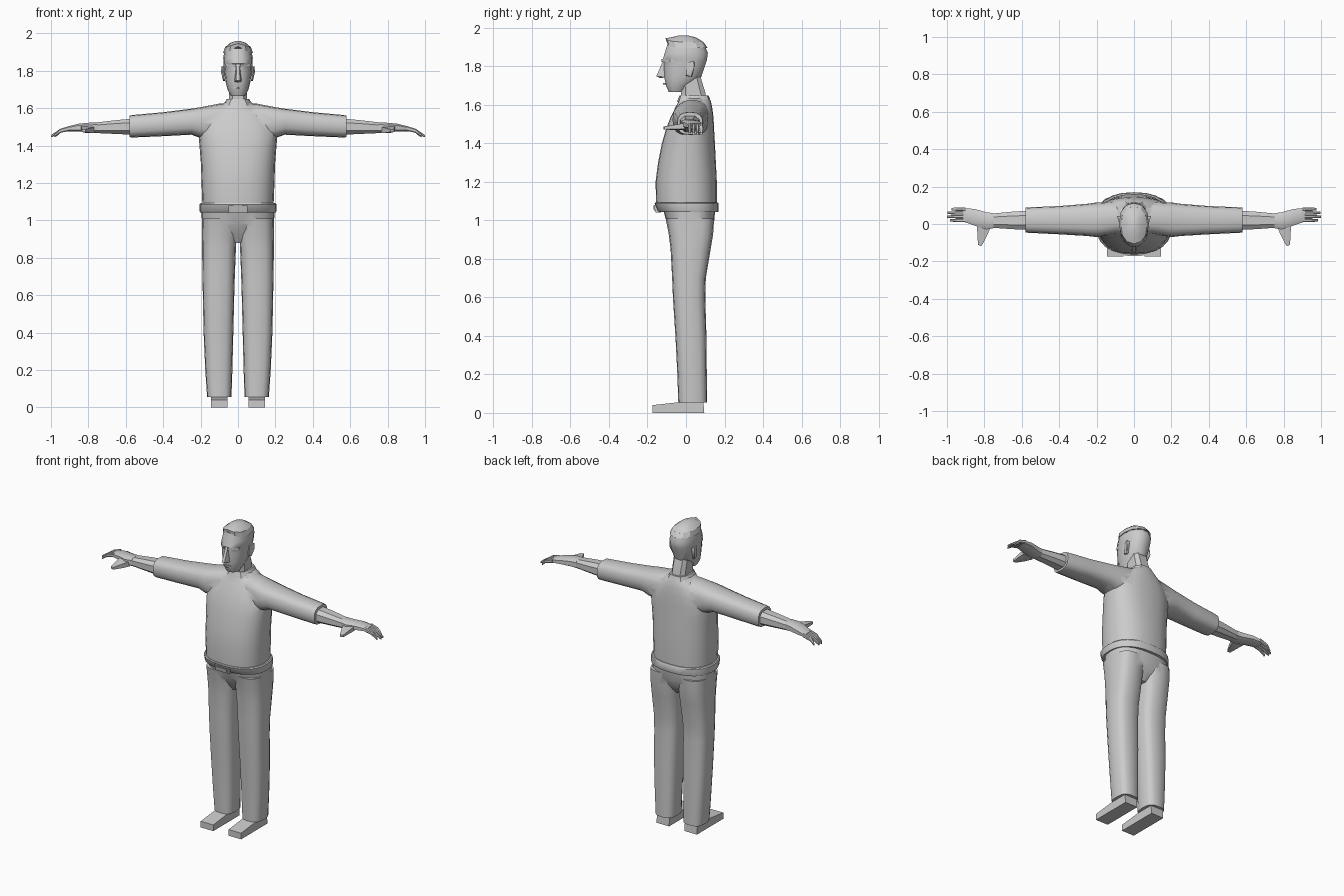
import bpy, bmesh, math
from mathutils import Vector

grey = bpy.data.materials.new("plain grey")
grey.diffuse_color = (0.6, 0.6, 0.6, 1)


def activate(ob):
    bpy.ops.object.select_all(action='DESELECT')
    ob.select_set(True)
    bpy.context.view_layer.objects.active = ob


def apply(ob, mod):
    activate(ob)
    bpy.ops.object.modifier_apply(modifier=mod.name)


def smooth(ob, angle=35):
    activate(ob)
    bpy.ops.object.shade_smooth_by_angle(angle=math.radians(angle))


def finish(name, bm, mirror, angle):
    bmesh.ops.recalc_face_normals(bm, faces=bm.faces)
    me = bpy.data.meshes.new(name)
    bm.to_mesh(me)
    bm.free()
    me.materials.append(grey)
    ob = bpy.data.objects.new(name, me)
    bpy.context.collection.objects.link(ob)
    if mirror:
        apply(ob, ob.modifiers.new("mirror", 'MIRROR'))
    if angle:
        smooth(ob, angle)
    return ob


def loft(name, rings, n=16, axis='z', power=2.4, mirror=False, angle=35):
    """Skin rounded-box rings: (position, low a, high a, low b, high b)."""
    bm = bmesh.new()
    loops = []
    for t, a0, a1, b0, b1 in rings:
        loop = []
        for i in range(n):
            w = 2 * math.pi * (i + 0.5 * (n < 9)) / n
            c, s = math.cos(w), math.sin(w)
            a = (a0 + a1) / 2 + (a1 - a0) / 2 * math.copysign(abs(c) ** (2 / power), c)
            b = (b0 + b1) / 2 + (b1 - b0) / 2 * math.copysign(abs(s) ** (2 / power), s)
            loop.append(bm.verts.new((a, b, t) if axis == 'z' else (t, a, b)))
        loops.append(loop)
    for lo, hi in zip(loops, loops[1:]):
        for i in range(n):
            j = (i + 1) % n
            bm.faces.new((lo[i], lo[j], hi[j], hi[i]))
    bm.faces.new(loops[0])
    bm.faces.new(loops[-1])
    return finish(name, bm, mirror, angle)


def hull(name, points, mirror=False):
    """Flat-faced solid around a few corner points."""
    bm = bmesh.new()
    for p in points:
        bm.verts.new(p)
    res = bmesh.ops.convex_hull(bm, input=bm.verts)
    junk = {g for g in res["geom_interior"] + res["geom_unused"]
            if isinstance(g, bmesh.types.BMVert)}
    bmesh.ops.delete(bm, geom=list(junk), context='VERTS')
    bmesh.ops.dissolve_limit(bm, angle_limit=0.02, verts=bm.verts, edges=bm.edges)
    return finish(name, bm, mirror, 0)


def union(ob, other):
    mod = ob.modifiers.new("union", 'BOOLEAN')
    mod.operation, mod.solver, mod.object = 'UNION', 'EXACT', other
    apply(ob, mod)
    bpy.data.objects.remove(other)
    smooth(ob, 40)


def sym(rows):
    """Rows (z, half width, front, back) to rings centred on x."""
    return [(z, -w, w, f, b) for z, w, f, b in rows]


# Shirt: body joined with both sleeves
shirt = loft("shirt", sym([
    (1.075, .19, -.155, .160), (1.2, .195, -.158, .160), (1.3, .198, -.145, .155),
    (1.4, .206, -.125, .150), (1.47, .212, -.105, .146), (1.53, .19, -.082, .143),
    (1.58, .145, -.058, .137), (1.615, .095, -.04, .13), (1.635, .065, -.035, .12)]), n=24)
half = [(.58, -.045, .087, 1.445, 1.56), (.565, -.047, .089, 1.443, 1.563),
        (.4, -.055, .096, 1.45, 1.578), (.25, -.064, .108, 1.458, 1.597),
        (.2, -.07, .115, 1.44, 1.605), (.1, -.055, .12, 1.43, 1.624)]
sleeves = loft("sleeves", half + [(-r[0],) + r[1:] for r in reversed(half)],
               axis='x', power=2.7)
union(shirt, sleeves)

# Trousers: hips joined with both legs
trousers = loft("trousers", sym([
    (.88, .03, -.04, .09), (.93, .11, -.07, .125), (.98, .193, -.098, .145),
    (1.06, .195, -.12, .152)]), n=24, power=2.6)
legs = loft("legs", [
    (.055, .035, .165, -.04, .11), (.2, .03, .175, -.045, .108),
    (.4, .025, .184, -.055, .106), (.6, .02, .188, -.068, .1),
    (.7, .017, .19, -.072, .103), (.85, .011, .192, -.08, .128),
    (.93, .008, .193, -.09, .141), (1.01, .006, .192, -.106, .146)],
    power=2.9, mirror=True)
union(trousers, legs)

# Belt and buckle
loft("belt", sym([(1.042, .203, -.14, .167), (1.05, .206, -.15, .17),
                  (1.086, .206, -.163, .17), (1.092, .2, -.16, .166)]), n=24)
hull("buckle", [(x, y, z) for x in (-.05, .05) for y, z in
                ((-.158, 1.04), (-.168, 1.08), (-.13, 1.04), (-.13, 1.08))])
hull("buckle_plate", [(x, y, z) for x in (-.036, .036) for y, z in
                      ((-.166, 1.05), (-.171, 1.072), (-.14, 1.05), (-.14, 1.072))])

# Shoes
hull("shoes", [(x, y, z) for x in (.055, .145) for y, z in
               ((-.175, 0), (-.175, .04), (-.04, .055), (.09, .06), (.095, 0))],
     mirror=True)

# Forearms and palms
loft("forearms", [
    (.56, -.035, .075, 1.455, 1.547), (.66, -.03, .068, 1.46, 1.537),
    (.76, -.022, .058, 1.465, 1.525)], n=8, axis='x', power=2.6, mirror=True)
loft("palms", [
    (.75, -.024, .06, 1.466, 1.526), (.79, -.032, .065, 1.468, 1.524),
    (.85, -.012, .082, 1.474, 1.518), (.915, .012, .088, 1.475, 1.502)],
    n=8, axis='x', power=3, mirror=True)

# Fingers, drooping to the tips
for i, tip in enumerate((.985, 1.0, .998, .975)):
    y = .01 + i * .02
    loft(f"finger_{i + 1}", [
        (.9, y, y + .019, 1.478, 1.506), (.95, y, y + .019, 1.467, 1.49),
        (tip, y + .003, y + .016, 1.444, 1.457)],
        n=8, axis='x', power=3, mirror=True)

# Thumbs
hull("thumbs", [(.765, -.015, 1.468), (.765, -.015, 1.5), (.84, -.005, 1.475),
                (.84, -.005, 1.505), (.785, -.06, 1.468), (.785, -.06, 1.495),
                (.815, -.05, 1.468), (.815, -.05, 1.495), (.815, -.118, 1.472),
                (.815, -.118, 1.486), (.834, -.112, 1.472), (.834, -.112, 1.486)],
     mirror=True)

# Neck and collar
loft("neck", sym([(1.6, .052, -.03, .112), (1.66, .05, -.03, .104),
                  (1.75, .05, -.03, .076)]), n=8, power=3.5)
loft("collar", sym([(1.615, .08, -.046, .13), (1.648, .06, -.034, .117)]),
     n=12, power=2.8)

# Head
loft("head", sym([
    (1.665, .038, -.09, -.01), (1.70, .056, -.106, .02), (1.74, .066, -.114, .08),
    (1.80, .075, -.116, .10), (1.832, .077, -.116, .111), (1.838, .078, -.122, .112),
    (1.87, .079, -.112, .116), (1.92, .068, -.097, .092)]), n=14, power=2.3)

# Hair with a raised middle ridge
hair = loft("hair", sym([
    (1.895, .08, -.103, .112), (1.925, .07, -.106, .091),
    (1.95, .04, -.075, .05), (1.96, .01, -.035, .005)]), n=12, power=2.3, angle=25)
for v in hair.data.vertices:
    if v.co.y < -.06 and v.co.z < 1.9:  # arched hairline
        v.co.z += .035 * max(0, 1 - abs(v.co.x) / .07)
    elif v.co.y < -.06 and v.co.z < 1.93:
        v.co.z += .02 * max(0, 1 - abs(v.co.x) / .07)

# Nose, brows and mouth
hull("nose", [(-.008, -.116, 1.835), (.008, -.116, 1.835), (-.01, -.154, 1.748),
              (.01, -.154, 1.748), (-.021, -.105, 1.742), (.021, -.105, 1.742),
              (0, -.135, 1.738)])
hull("brows", [(x, y, z) for x, y0 in ((.014, -.126), (.066, -.082))
               for y, z in ((y0, 1.822), (y0, 1.836), (y0 + .03, 1.822),
                            (y0 + .03, 1.836))], mirror=True)
hull("mouth", [(x, y, z) for x, y in ((-.024, -.106), (.024, -.106), (0, -.119), (0, -.09))
               for z in (1.704, 1.713)])

# Ears
hull("ears", [(.07, 0, 1.75), (.07, .03, 1.745), (.07, .045, 1.82), (.07, .005, 1.82),
              (.078, 0, 1.755), (.08, .025, 1.745), (.09, .042, 1.79),
              (.089, .04, 1.825), (.08, .005, 1.82)], mirror=True)
